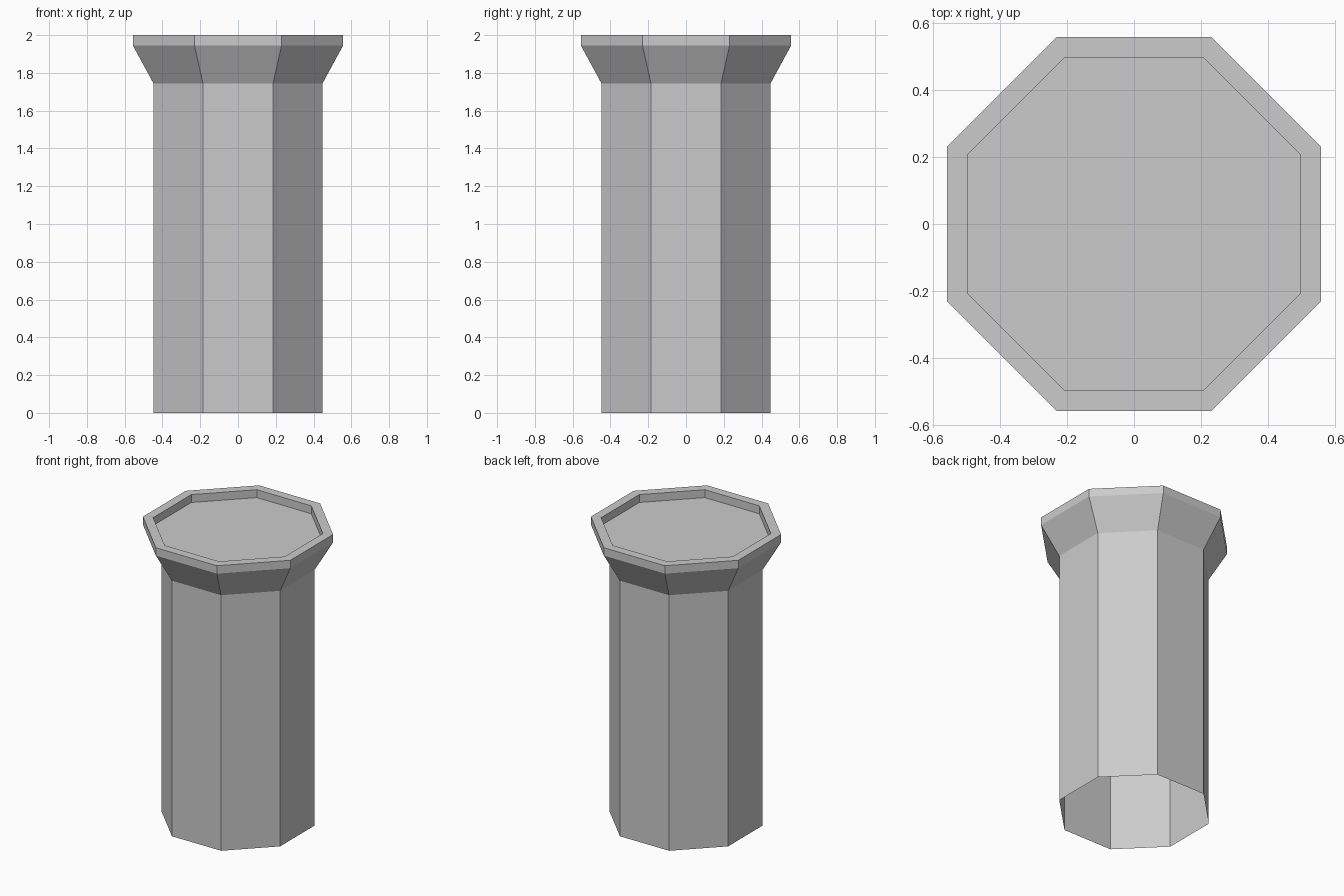
import bpy, bmesh, math

if "Cube" in bpy.data.objects:
    bpy.data.objects.remove(bpy.data.objects["Cube"])

SIDES = 8
# (apothem, z): open foot, shaft top, flared collar, rim, recessed top
PROFILE = [(0.448, 0.0), (0.448, 1.745), (0.557, 1.946),
           (0.557, 2.0), (0.497, 2.0), (0.497, 1.946)]

bm = bmesh.new()


def ring(apothem, z):
    r = apothem / math.cos(math.pi / SIDES)
    return [bm.verts.new((r * math.cos((i + 0.5) * math.tau / SIDES),
                          r * math.sin((i + 0.5) * math.tau / SIDES), z))
            for i in range(SIDES)]


# Shaft, collar and parapet walls, one band per profile step
rings = [ring(a, z) for a, z in PROFILE]
for low, high in zip(rings, rings[1:]):
    for i in range(SIDES):
        j = (i + 1) % SIDES
        bm.faces.new((low[i], low[j], high[j], high[i]))

# Recessed floor on top; the underside stays open
bm.faces.new(rings[-1])

mesh = bpy.data.meshes.new("octagonal_tower")
bm.to_mesh(mesh)
bm.free()
tower = bpy.data.objects.new("octagonal_tower", mesh)
bpy.context.collection.objects.link(tower)
